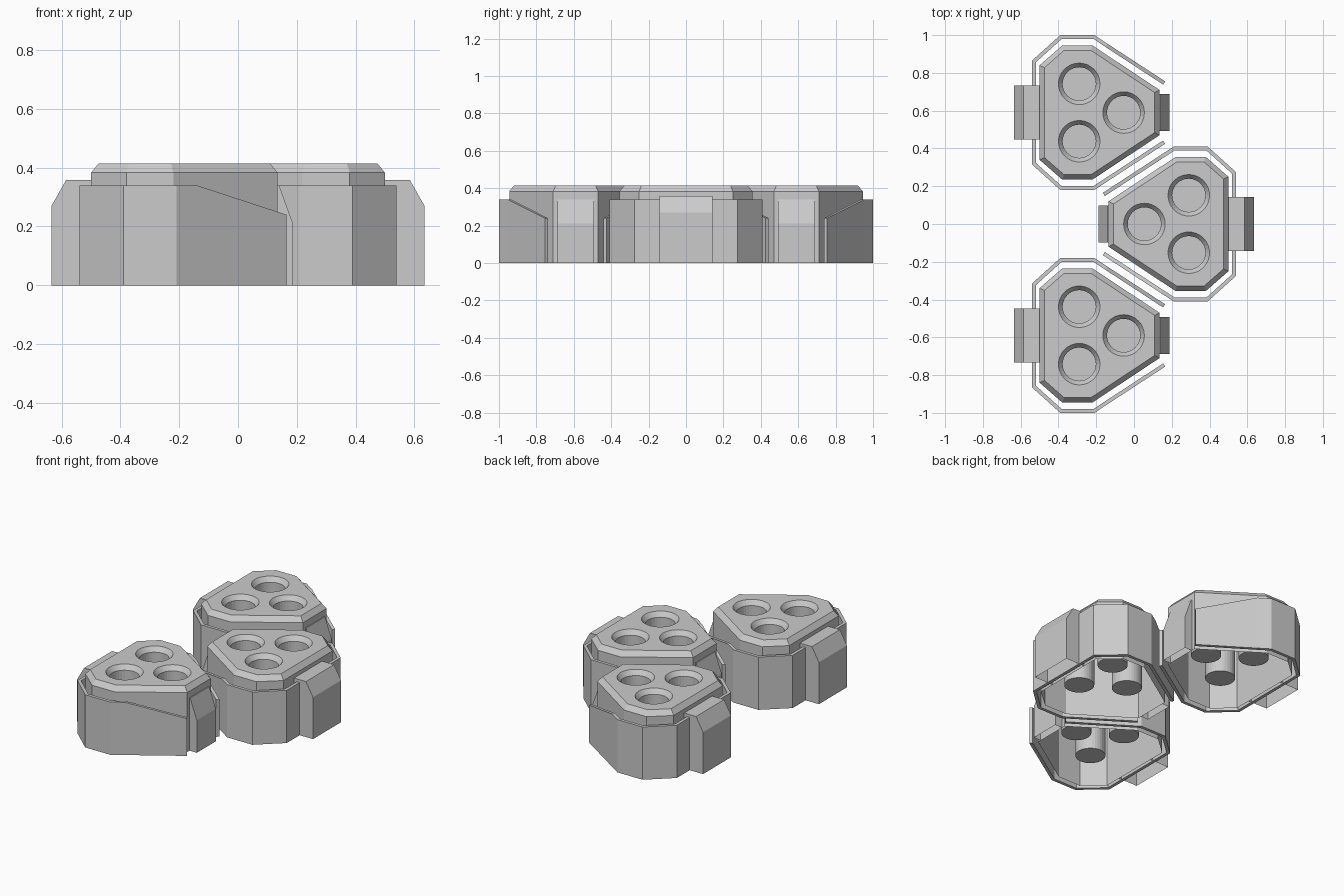
import bpy, bmesh, math
from mathutils import Matrix, Vector

if "Cube" in bpy.data.objects:
    bpy.data.objects.remove(bpy.data.objects["Cube"])

# half outlines of one pod (x, y), nose to tail
BODY = [(0.135, 0.12), (-0.22, 0.355), (-0.38, 0.355), (-0.5, 0.25)]
SKIRT = [(0.165, 0.165, 0.24), (-0.14, 0.364, 0.34), (-0.21, 0.41, 0.34),
         (-0.39, 0.41, 0.34), (-0.54, 0.275, 0.34)]        # x, y, top height
WELLS = [(-0.055, 0.0), (-0.29, 0.152), (-0.29, -0.152)]
TOP, SHOULDER, WELL_FLOOR = 0.415, 0.383, 0.08


def finish(bm, name, mat):
    bm.transform(mat)
    me = bpy.data.meshes.new(name)
    bm.to_mesh(me)
    bm.free()
    ob = bpy.data.objects.new(name, me)
    bpy.context.collection.objects.link(ob)
    return ob


def ring(bm, pts, z):
    return [bm.verts.new((p[0], p[1], z)) for p in pts]


def bridge(bm, a, b):
    n = len(a)
    for i in range(n):
        j = (i + 1) % n
        bm.faces.new((a[i], a[j], b[j], b[i]))


def inset(pts, d):
    """Mitred inward offset of a counter-clockwise outline."""
    out = []
    for i, p in enumerate(pts):
        p = Vector(p)
        e1 = (p - Vector(pts[i - 1])).normalized()
        e2 = (Vector(pts[(i + 1) % len(pts)]) - p).normalized()
        n1, n2 = Vector((-e1.y, e1.x)), Vector((-e2.y, e2.x))
        out.append(p + (n1 + n2) * d / (1 + n1.dot(n2)))
    return out


def circle(c, r, n=32):
    return [(c[0] + r * math.cos(2 * math.pi * i / n),
             c[1] + r * math.sin(2 * math.pi * i / n)) for i in range(n)]


def make_body(mat):
    # hollow shell with bevelled top and three countersunk wells
    bm = bmesh.new()
    outline = BODY + [(x, -y) for x, y in reversed(BODY)]
    base = ring(bm, outline, 0)
    shoulder = ring(bm, outline, SHOULDER)
    rim = ring(bm, inset(outline, 0.026), TOP)
    bridge(bm, base, shoulder)
    bridge(bm, shoulder, rim)
    loops = [rim]
    for c in WELLS:
        mouth = ring(bm, circle(c, 0.11), TOP)
        neck = ring(bm, circle(c, 0.088), TOP - 0.03)
        floor = ring(bm, circle(c, 0.088), WELL_FLOOR)
        bridge(bm, neck, mouth)
        bridge(bm, floor, neck)
        bm.faces.new(floor)
        loops.append(mouth)
    edges = []
    for lp in loops:
        for i, v in enumerate(lp):
            w = lp[(i + 1) % len(lp)]
            edges.append(bm.edges.get((v, w)) or bm.edges.new((v, w)))
    res = bmesh.ops.triangle_fill(bm, edges=edges, use_beauty=True, use_dissolve=False,
                                  normal=(0, 0, 1))
    faces = [g for g in res["geom"] if isinstance(g, bmesh.types.BMFace)]
    for f in faces:
        f.normal_update()
        if f.normal.z < 0:
            f.normal_flip()
    bmesh.ops.recalc_face_normals(bm, faces=bm.faces)
    return bm


def make_skirt():
    # thin wall around the body, lowered towards the nose
    bm = bmesh.new()
    path = SKIRT + [(x, -y, z) for x, y, z in reversed(SKIRT)]
    low = [bm.verts.new((x, y, 0)) for x, y, z in path]
    high = [bm.verts.new(p) for p in path]
    for i in range(len(path) - 1):
        bm.faces.new((low[i], low[i + 1], high[i + 1], high[i]))
    return bm


def make_block(profile, half):
    # side profile (x, z) swept across y, open underneath
    bm = bmesh.new()
    a = [bm.verts.new((x, -half, z)) for x, z in profile]
    b = [bm.verts.new((x, half, z)) for x, z in profile]
    for i in range(len(profile) - 1):
        bm.faces.new((a[i], a[i + 1], b[i + 1], b[i]))
    bm.faces.new(a)
    bm.faces.new(b[::-1])
    bmesh.ops.recalc_face_normals(bm, faces=bm.faces)
    return bm


PODS = {"back": (-0.59, 0), "middle": (0, math.pi), "front": (0.59, 0)}
for label, (y, turn) in PODS.items():
    mat = Matrix.Translation((0, y, 0)) @ Matrix.Rotation(turn, 4, "Z")
    finish(make_body(mat), label + "_pod_body", mat)
    skirt = finish(make_skirt(), label + "_pod_skirt", mat)
    mod = skirt.modifiers.new("thickness", "SOLIDIFY")
    mod.thickness, mod.offset, mod.use_even_offset = 0.02, -1, True
    # front latch and rear block
    finish(make_block([(0.135, 0), (0.135, 0.34), (0.14, 0.34), (0.187, 0.21), (0.187, 0)], 0.097),
           label + "_pod_latch", mat)
    finish(make_block([(-0.5, 0), (-0.5, 0.358), (-0.585, 0.358), (-0.635, 0.27), (-0.635, 0)], 0.143),
           label + "_pod_rear_block", mat)
